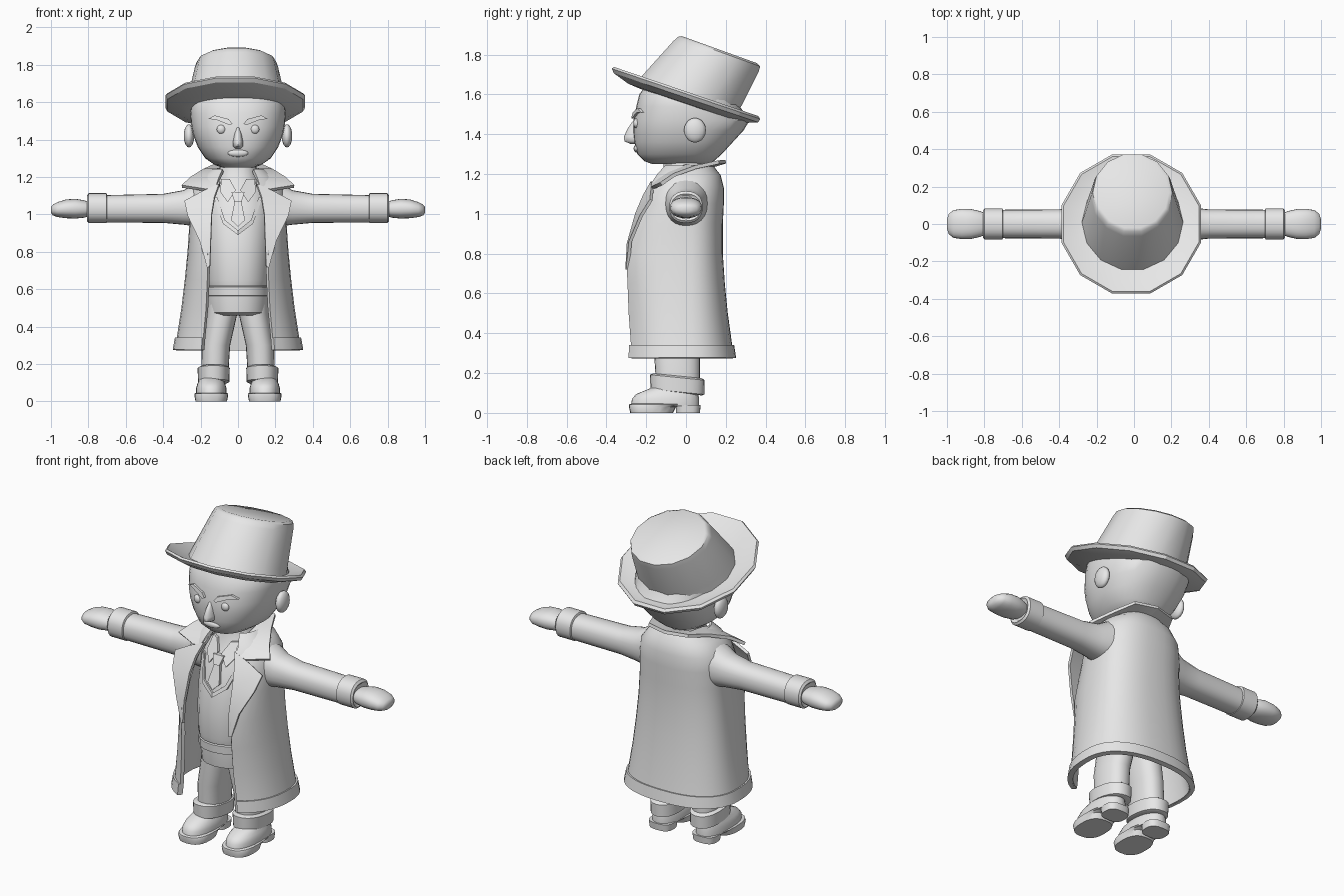
import bpy, bmesh, math

cube = bpy.data.objects.get("Cube")
if cube:
    bpy.data.objects.remove(cube, do_unlink=True)

grey = bpy.data.materials.new("plain grey")
grey.use_nodes = True
grey.diffuse_color = (0.8, 0.8, 0.8, 1)
grey.node_tree.nodes["Principled BSDF"].inputs["Base Color"].default_value = (0.8, 0.8, 0.8, 1)


def finish(name, bm, mirror=False, thick=0.0, side=-1, angle=35):
    """Turn a bmesh into a shaded object, with optional thickness and mirroring."""
    bmesh.ops.recalc_face_normals(bm, faces=bm.faces)
    mesh = bpy.data.meshes.new(name)
    bm.to_mesh(mesh)
    bm.free()
    mesh.materials.append(grey)
    obj = bpy.data.objects.new(name, mesh)
    bpy.context.collection.objects.link(obj)
    if thick:
        mod = obj.modifiers.new("thickness", 'SOLIDIFY')
        mod.thickness, mod.offset = thick, side
    if mirror:
        obj.modifiers.new("mirror", 'MIRROR').use_clip = True
    bpy.ops.object.select_all(action='DESELECT')
    obj.select_set(True)
    bpy.context.view_layer.objects.active = obj
    bpy.ops.object.convert(target='MESH')
    bpy.ops.object.shade_smooth_by_angle(angle=math.radians(angle))
    return obj


def spow(v, e):
    return math.copysign(abs(v) ** e, v)


def skin(bm, rows, closed):
    """Bridge rows of points with quads."""
    rows = [[bm.verts.new(p) for p in row] for row in rows]
    n = len(rows[0])
    for a, b in zip(rows, rows[1:]):
        for i in range(n if closed else n - 1):
            j = (i + 1) % n
            bm.faces.new((a[i], a[j], b[j], b[i]))
    return rows


def loft(name, rings, n=24, p=2.3, axis='z', cx=0.0, cy=None, slope=0.0, phase=0.0,
         mirror=False, angle=35):
    """Rings are (height, half width, front, back[, centre x])."""
    rows = []
    for h, rx, f, b, *c in rings:
        x0 = c[0] if c else cx
        mid = (f + b) / 2 if cy is None else cy
        row = []
        for i in range(n):
            t = 2 * math.pi * (i + phase) / n
            u = rx * spow(math.sin(t), 2 / p)
            v = spow(math.cos(t), 2 / p)
            v = mid - v * (mid - f if v > 0 else b - mid)
            row.append((h, u, v) if axis == 'x' else (x0 + u, v, h + slope * (v - mid)))
        rows.append(row)
    bm = bmesh.new()
    rows = skin(bm, rows, True)
    bm.faces.new(rows[0])
    bm.faces.new(rows[-1])
    return finish(name, bm, mirror, angle=angle)


def sheet(name, rows, thick, mirror=True):
    bm = bmesh.new()
    skin(bm, rows, False)
    return finish(name, bm, mirror, thick, 0)


def front_y(rings, x, z, cy=0.0, p=2.3):
    """Front surface of a lofted body at x, z."""
    for a, b in zip(rings, rings[1:]):
        if a[0] <= z <= b[0]:
            k = (z - a[0]) / (b[0] - a[0])
            rx, f = a[1] + k * (b[1] - a[1]), a[2] + k * (b[2] - a[2])
            return cy - (cy - f) * max(0.0, 1 - abs(x / rx) ** p) ** (1 / p)
    return -0.2


def plate(name, pts, rings, out=0.004, depth=0.018, mirror=True):
    """Raised flat detail that follows the front of a body."""
    bm = bmesh.new()
    front = [bm.verts.new((x, front_y(rings, x, z) - out, z)) for x, z in pts]
    back = [bm.verts.new((v.co.x, v.co.y + depth, v.co.z)) for v in front]
    bm.faces.new(front)
    bm.faces.new(back[::-1])
    for i in range(len(pts)):
        j = (i + 1) % len(pts)
        bm.faces.new((front[i], back[i], back[j], front[j]))
    return finish(name, bm, mirror, angle=20)


def ball(name, loc, size, mirror=True):
    bm = bmesh.new()
    bmesh.ops.create_uvsphere(bm, u_segments=16, v_segments=10, radius=1)
    for v in bm.verts:
        v.co = [c * s + l for c, s, l in zip(v.co, size, loc)]
    return finish(name, bm, mirror, angle=60)


# Head and face
head = [(1.25, .08, -.17, .10), (1.265, .125, -.21, .14), (1.30, .175, -.245, .18),
        (1.36, .215, -.26, .235), (1.42, .238, -.266, .29), (1.47, .25, -.264, .32),
        (1.54, .255, -.25, .27), (1.6, .25, -.235, .25), (1.66, .2, -.19, .2)]
loft("head", head, n=32, cy=0)
loft("nose", [(1.352, .015, -.28, -.2), (1.365, .03, -.31, -.2), (1.39, .029, -.311, -.2),
              (1.43, .021, -.292, -.2), (1.465, .01, -.268, -.2)], n=12, cy=-.23, angle=60)
ball("ear", (.262, .045, 1.42), (.028, .055, .062))
ball("eye", (.09, front_y(head, .09, 1.455) + .004, 1.455), (.024, .016, .024))
ball("lower_lip", (0, front_y(head, 0, 1.325) + .004, 1.328), (.055, .016, .02), False)
plate("eyebrow", [(.03, 1.485), (.05, 1.51), (.125, 1.53), (.16, 1.51), (.12, 1.508), (.045, 1.478)],
      head, .014, .04)

# Hat, tilted back
brim = [(-.035, .24), (-.03, .30), (-.002, .375), (.018, .386), (.03, .375), (.002, .30), (-.005, .2)]
loft("hat_brim", [(1.585 + d, r, -r, r) for d, r in brim], n=12, p=2, cx=-.015, slope=-.34,
     phase=.5, angle=28)
loft("hat_crown", [(1.575, .272, -.25, .262), (1.62, .262, -.215, .28), (1.79, .222, -.07, .37),
                   (1.815, .213, -.045, .378), (1.825, .195, -.025, .36)],
     n=14, p=2, cx=-.008, slope=-.36, phase=.5, angle=38)

# Torso, waistcoat and belt
torso = [(.62, .172, -.245, .13), (.65, .178, -.25, .13), (.8, .185, -.25, .13),
         (.95, .19, -.225, .13), (1.05, .19, -.19, .13), (1.13, .16, -.155, .12),
         (1.2, .105, -.115, .1), (1.28, .095, -.11, .09)]
loft("waistcoat", torso, cy=0)
loft("hips", [(.46, .14, -.19, .1), (.475, .165, -.225, .12), (.56, .172, -.235, .13),
              (.63, .165, -.235, .13)], cy=0)
loft("belt", [(.562, .165, -.23, .12), (.566, .178, -.244, .135), (.612, .178, -.246, .135),
              (.616, .165, -.235, .12)], cy=0)
plate("waistcoat_neckline", [(.13, 1.09), (.11, 1.09), (.07, .97), (0, .915), (0, .89), (.08, .95)],
      torso, .012, .03)
plate("shirt_collar", [(.012, 1.13), (.045, 1.19), (.09, 1.19), (.095, 1.12), (.055, 1.065)],
      torso, .018, .03)
plate("tie_knot", [(-.035, 1.12), (.035, 1.12), (.02, 1.07), (-.02, 1.07)], torso, .026, .03, False)
plate("tie_blade", [(-.018, 1.07), (.018, 1.07), (.038, .97), (0, .935), (-.038, .97)],
      torso, .016, .03, False)

# Coat: (height, half width, front, back, half opening)
coat = [(.275, .33, -.272, .232, .185), (.34, .318, -.268, .222, .18), (.5, .293, -.28, .2, .165),
        (.65, .275, -.286, .185, .158), (.8, .26, -.293, .175, .155), (.95, .25, -.252, .175, .15),
        (1.05, .25, -.215, .18, .14), (1.13, .24, -.18, .18, .12), (1.19, .195, -.14, .165, .1),
        (1.235, .13, -.1, .13, .08)]


def coat_rows(levels, grow=0.0, n=33, p=2.4):
    rows = []
    for z, rx, f, b, gap in levels:
        start = math.asin((gap / rx) ** (p / 2))
        depth = -f / math.cos(start) ** (2 / p)
        row = []
        for i in range(n):
            t = start + (2 * math.pi - 2 * start) * i / (n - 1)
            c = spow(math.cos(t), 2 / p)
            y = -c * ((depth if c > 0 else b) + grow)
            row.append(((rx + grow) * spow(math.sin(t), 2 / p), y, z))
        rows.append(row)
    return rows


sheet("coat", coat_rows(coat), .02, False)
sheet("coat_hem", coat_rows(coat[:2], .008), .024, False)

# Lapels and collar
sheet("lapel", [[(.15, -.297, .72), (.165, -.293, .72)],
                [(.145, -.29, .85), (.205, -.28, .86)],
                [(.14, -.248, 1.0), (.268, -.225, .99)],
                [(.125, -.21, 1.09), (.285, -.175, 1.07)],
                [(.1, -.17, 1.16), (.19, -.17, 1.12)]], .016)
sheet("coat_collar", [[(0, .11, 1.235), (0, .2, 1.262)],
                      [(.09, .085, 1.24), (.13, .165, 1.26)],
                      [(.11, 0, 1.24), (.185, .05, 1.235)],
                      [(.1, -.09, 1.21), (.25, -.06, 1.195)],
                      [(.095, -.14, 1.175), (.3, -.125, 1.15)],
                      [(.1, -.165, 1.15), (.17, -.17, 1.13)]], .018)

# Arms and hands
loft("sleeve", [(.16, .12, .93, 1.19), (.22, .11, .935, 1.17), (.29, .09, .945, 1.13),
                (.4, .078, .955, 1.11), (.72, .076, .957, 1.103)], axis='x', mirror=True)
loft("sleeve_cuff", [(.698, .07, .965, 1.1), (.704, .084, .954, 1.114), (.798, .084, .954, 1.114),
                     (.808, .074, .965, 1.1), (.8, .06, .975, 1.09)], axis='x', mirror=True)
loft("hand", [(.79, .055, .995, 1.065), (.82, .068, .983, 1.075), (.87, .08, .978, 1.084),
              (.92, .081, .98, 1.08), (.965, .074, .986, 1.066), (.99, .055, .995, 1.052),
              (1.0, .025, 1.01, 1.04)], axis='x', mirror=True, angle=60)

# Legs and trouser cuffs
loft("trouser_leg", [(.13, .072, -.15, .07, .125), (.3, .076, -.16, .07, .118),
                     (.47, .081, -.17, .08, .085), (.54, .08, -.17, .08, .083)], mirror=True)
loft("trouser_cuff", [(.1, .07, -.165, .08), (.106, .084, -.178, .092), (.178, .086, -.182, .094),
                      (.186, .07, -.165, .08)], cx=.13, slope=-.1, mirror=True)

# Shoes
loft("shoe", [(.035, .082, -.275, .066), (.07, .082, -.272, .066), (.095, .074, -.25, .062),
              (.115, .064, -.2, .058), (.14, .055, -.14, .05)], cx=.143, mirror=True, angle=50)
loft("shoe_sole", [(.0, .084, -.28, -.065), (.03, .09, -.287, -.05), (.042, .09, -.287, .02),
                   (.046, .082, -.275, .02)], cx=.143, p=2.6, mirror=True)
loft("shoe_heel", [(.0, .07, -.05, .07), (.04, .074, -.05, .074)], cx=.143, p=2.8, mirror=True)
